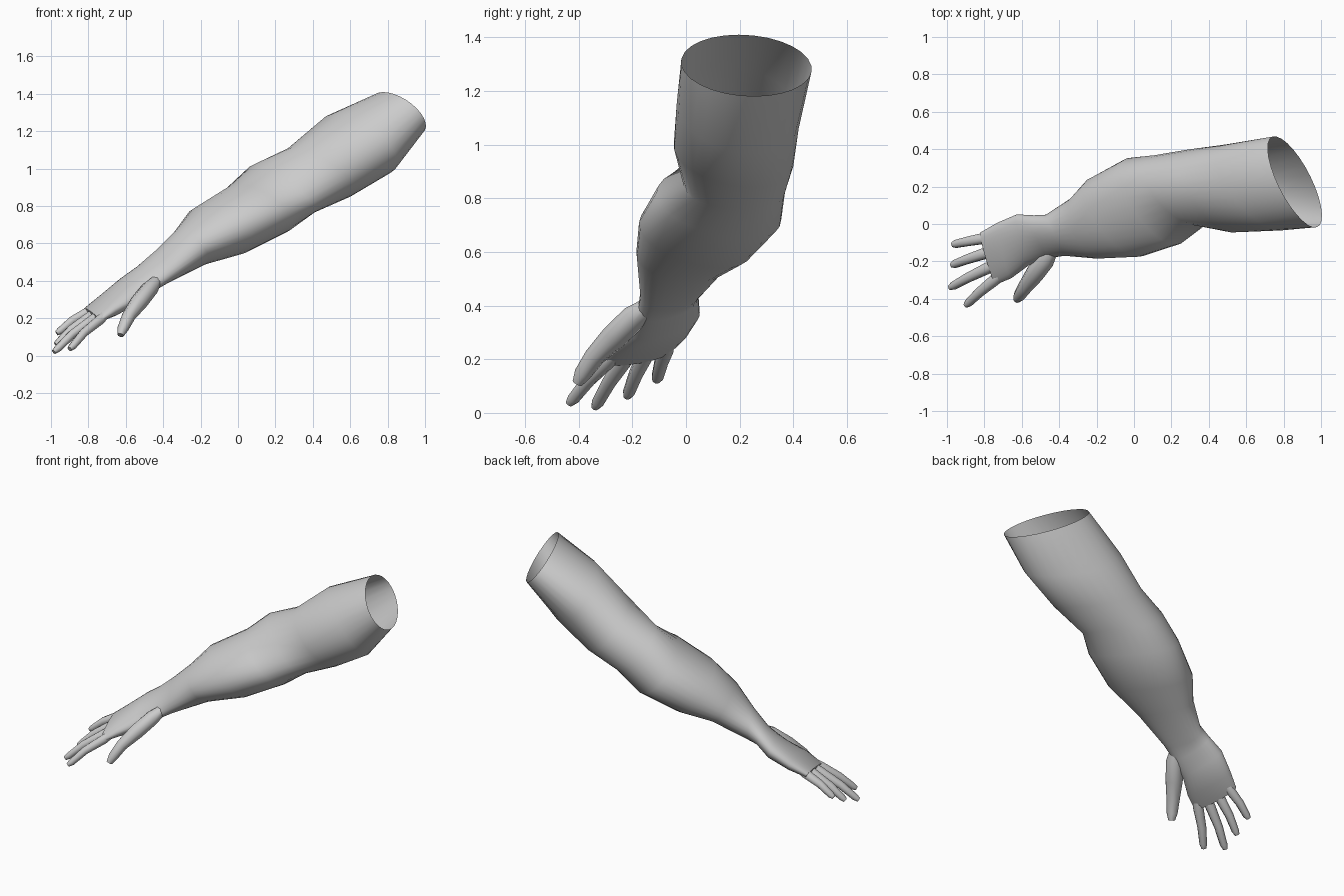
import bpy, math
from mathutils import Vector

if "Cube" in bpy.data.objects:
    bpy.data.objects.remove(bpy.data.objects["Cube"])

skin = bpy.data.materials.new("plain_grey")
skin.diffuse_color = (0.6, 0.6, 0.6, 1)
skin.use_nodes = True
skin.node_tree.nodes["Principled BSDF"].inputs["Base Color"].default_value = skin.diffuse_color


def loft(name, rings, cap_start, cap_end, angle=60):
    """Skin a list of equal-length point rings into one tube."""
    n = len(rings[0])
    verts = [p for r in rings for p in r]
    faces = []
    for i in range(len(rings) - 1):
        for j in range(n):
            k = (j + 1) % n
            faces.append((i * n + j, i * n + k, (i + 1) * n + k, (i + 1) * n + j))
    if cap_start:
        faces.append(tuple(reversed(range(n))))
    if cap_end:
        faces.append(tuple(range(len(verts) - n, len(verts))))
    mesh = bpy.data.meshes.new(name)
    mesh.from_pydata(verts, [], faces)
    mesh.materials.append(skin)
    obj = bpy.data.objects.new(name, mesh)
    bpy.context.collection.objects.link(obj)
    bpy.ops.object.select_all(action='DESELECT')
    obj.select_set(True)
    bpy.context.view_layer.objects.active = obj
    bpy.ops.object.mode_set(mode='EDIT')
    bpy.ops.mesh.select_all(action='SELECT')
    bpy.ops.mesh.normals_make_consistent(inside=False)
    bpy.ops.object.mode_set(mode='OBJECT')
    bpy.ops.object.shade_smooth_by_angle(angle=math.radians(angle))
    return obj


def section(front, top, back, bottom, n=28):
    """Smooth closed curve through four points."""
    f, t, k, b = map(Vector, (front, top, back, bottom))
    c = (f + t + k + b) / 4
    u, v, w = (f - k) / 2, (t - b) / 2, (f + k - t - b) / 4
    return [c + u * math.cos(a) + v * math.sin(a) + w * math.cos(2 * a)
            for a in (2 * math.pi * i / n for i in range(n))]


def finger(name, path, radii, flat=0.9, n=8):
    """Tapered tube along a path, closed at the tip."""
    pts = [Vector(p) for p in path]
    rings = []
    for i, p in enumerate(pts):
        d = (pts[min(i + 1, len(pts) - 1)] - pts[max(i - 1, 0)]).normalized()
        side = d.cross(Vector((-0.6, 0, 0.8))).normalized()
        up = side.cross(d)
        rings.append([p + radii[i] * (side * math.cos(a) + up * flat * math.sin(a))
                      for a in (2 * math.pi * (j + 0.5) / n for j in range(n))])
    return loft(name, rings, True, True)


# arm and palm: front, top, back, bottom point of each cross-section
arm = [
    ((.93, -.005, 1.345), (.733, .305, 1.398), (.79, .455, 1.245), (.987, .145, 1.192)),
    ((.75, -.03, 1.19), (.47, .24, 1.28), (.52, .42, 1.06), (.82, .15, .98)),
    ((.52, -.045, 1.01), (.27, .20, 1.11), (.33, .40, .92), (.60, .16, .85)),
    ((.34, -.01, .87), (.08, .19, 1.02), (.14, .37, .83), (.39, .17, .76)),
    ((.22, -.11, .82), (-.04, .14, .91), (-.01, .355, .72), (.26, .13, .66)),
    ((.02, -.175, .71), (-.24, .06, .785), (-.20, .25, .61), (.04, .04, .55)),
    ((-.20, -.185, .60), (-.33, -.01, .67), (-.32, .14, .54), (-.17, -.03, .49)),
    ((-.37, -.17, .45), (-.43, -.05, .565), (-.47, .05, .45), (-.40, -.07, .38)),
    ((-.46, -.18, .38), (-.53, -.05, .475), (-.53, .045, .42), (-.47, -.09, .345)),
    ((-.57, -.22, .31), (-.62, -.06, .41), (-.62, .05, .36), (-.55, -.10, .28)),
    ((-.66, -.29, .25), (-.71, -.12, .33), (-.73, .005, .29), (-.66, -.15, .22)),
    ((-.74, -.325, .19), (-.80, -.16, .245), (-.82, -.045, .24), (-.77, -.17, .185)),
]
loft("arm_and_palm", [section(*r) for r in arm], False, True)

# four fingers: knuckle and tip
fingers = {
    "index_finger": ((-.74, -.295, .19), (-.90, -.435, .035)),
    "middle_finger": ((-.78, -.235, .19), (-.985, -.34, .02)),
    "ring_finger": ((-.79, -.155, .21), (-.975, -.22, .06)),
    "little_finger": ((-.79, -.075, .24), (-.97, -.11, .12)),
}
for name, (base, tip) in fingers.items():
    b, t = Vector(base), Vector(tip)
    bend = Vector((-.006, 0, .008))
    path = [b + (b - t) * .3, b, b.lerp(t, .5) + bend, b.lerp(t, .9), t]
    finger(name, path, (.022, .032, .027, .023, .015))

# thumb
finger("thumb",
       [(-.43, -.13, .41), (-.47, -.19, .36), (-.53, -.265, .285),
        (-.585, -.34, .21), (-.615, -.385, .145), (-.628, -.405, .11)],
       (.03, .05, .052, .04, .033, .02))
